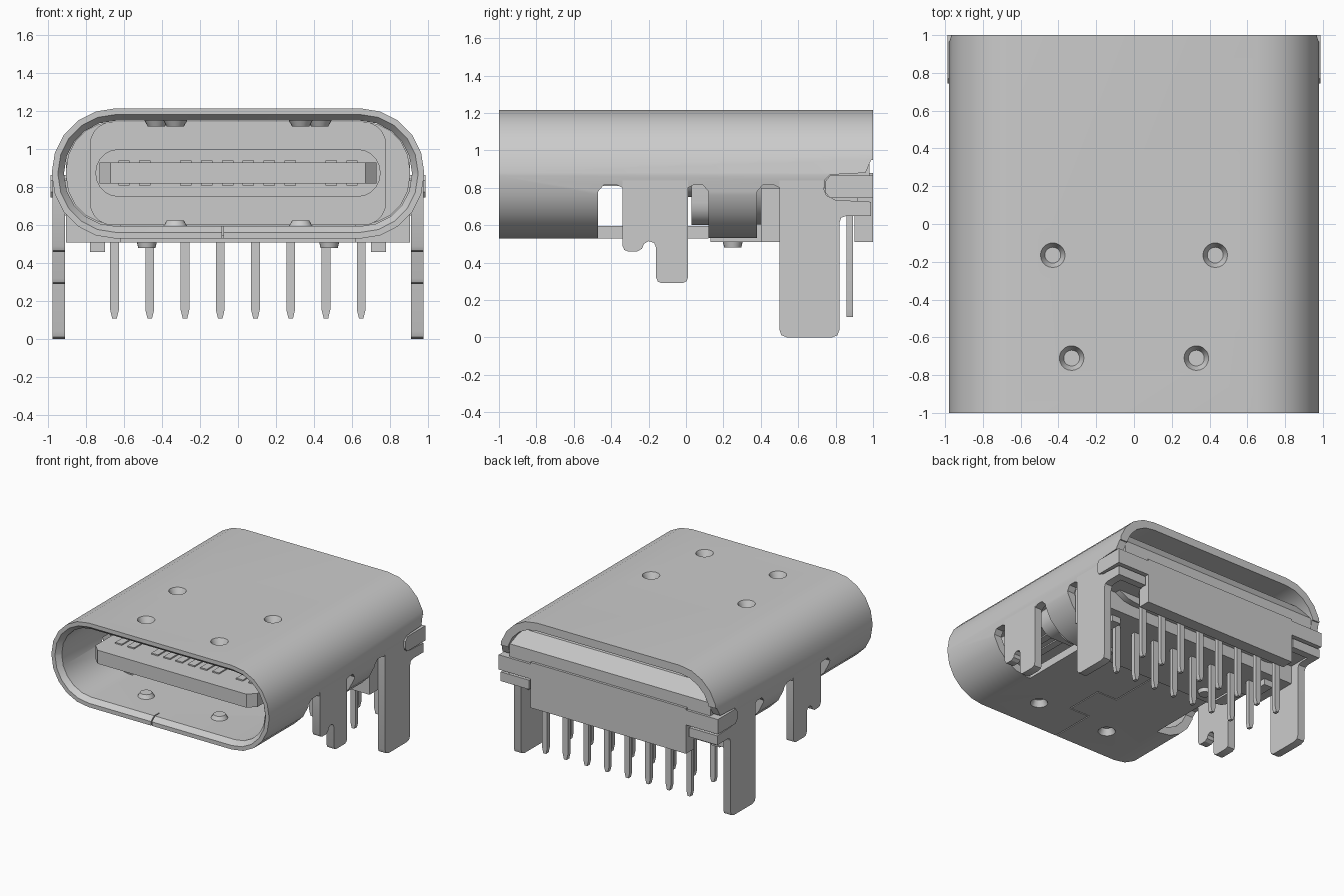
import bpy, bmesh, math
from mathutils import Vector

if "Cube" in bpy.data.objects:
    bpy.data.objects.remove(bpy.data.objects["Cube"])


def finish(name, bm):
    bmesh.ops.recalc_face_normals(bm, faces=bm.faces)
    me = bpy.data.meshes.new(name)
    bm.to_mesh(me)
    bm.free()
    ob = bpy.data.objects.new(name, me)
    bpy.context.collection.objects.link(ob)
    return ob


def prism(name, pts, axis, a, b):
    """Extrude a 2D outline along an axis: 'x' takes (y,z), 'y' takes (x,z), 'z' takes (x,y)."""
    put = {'x': lambda p, t: (t, p[0], p[1]),
           'y': lambda p, t: (p[0], t, p[1]),
           'z': lambda p, t: (p[0], p[1], t)}[axis]
    bm = bmesh.new()
    lo = [bm.verts.new(put(p, a)) for p in pts]
    hi = [bm.verts.new(put(p, b)) for p in pts]
    bm.faces.new(lo)
    bm.faces.new(hi)
    n = len(pts)
    for i in range(n):
        bm.faces.new((lo[i], lo[(i + 1) % n], hi[(i + 1) % n], hi[i]))
    return finish(name, bm)


def rect(a0, a1, b0, b1):
    return [(a0, b0), (a1, b0), (a1, b1), (a0, b1)]


def box(name, x0, x1, y0, y1, z0, z1):
    return prism(name, rect(x0, x1, y0, y1), 'z', z0, z1)


def rounded(w, z0, z1, r, n=5):
    """Rounded rectangle, half width w, between heights z0 and z1."""
    pts = []
    for k, (cx, cz) in enumerate([(w - r, z1 - r), (r - w, z1 - r), (r - w, z0 + r), (w - r, z0 + r)]):
        for i in range(n + 1):
            t = math.pi / 2 * (k + i / n)
            pts.append((cx + r * math.cos(t), cz + r * math.sin(t)))
    return pts


def cone(name, x, y, z0, z1, r0, r1):
    bm = bmesh.new()
    bmesh.ops.create_cone(bm, cap_ends=True, segments=20, radius1=r0, radius2=r1, depth=abs(z1 - z0))
    if z1 < z0:
        bmesh.ops.scale(bm, vec=(1, 1, -1), verts=bm.verts)
    bmesh.ops.translate(bm, vec=Vector((x, y, (z0 + z1) / 2)), verts=bm.verts)
    return finish(name, bm)


def cut(ob, cutter):
    m = ob.modifiers.new("cut", 'BOOLEAN')
    m.operation, m.solver, m.object = 'DIFFERENCE', 'EXACT', cutter
    bpy.context.view_layer.objects.active = ob
    bpy.ops.object.modifier_apply(modifier=m.name)
    bpy.data.objects.remove(cutter)


# Metal shell: a tube with an inner chamfer at the mouth
W, Z0, Z1, R, T = 0.98, 0.53, 1.215, 0.335, 0.065


def inset(d):
    return rounded(W - d, Z0 + d, Z1 - d, R - d)


bm = bmesh.new()
rings = [[bm.verts.new((x, y, z)) for x, z in inset(d)]
         for d, y in [(0, -1), (0, 1), (T, 1), (T, -0.96), (T / 2, -1)]]
for j in range(5):
    a, b = rings[j], rings[(j + 1) % 5]
    for i in range(len(a)):
        k = (i + 1) % len(a)
        bm.faces.new((a[i], a[k], b[k], b[i]))
shell = finish("shell", bm)

# Openings left by the bent-out legs, and the open rear underside
window = [(-0.47, 0.4), (0.12, 0.4), (0.12, 0.78), (0.09, 0.815), (0.04, 0.815), (0.01, 0.8),
          (-0.34, 0.8), (-0.37, 0.815), (-0.44, 0.815), (-0.47, 0.78)]
slot = [(0.38, 0.4), (1.1, 0.4), (1.1, 0.8), (0.5, 0.8), (0.47, 0.815), (0.41, 0.815), (0.38, 0.78)]
notch = [(0.77, 0.4), (1.1, 0.4), (1.1, 0.95), (0.99, 0.95), (0.96, 0.88), (0.77, 0.87),
         (0.74, 0.84), (0.74, 0.78)]
for s in (1, -1):
    for outline, x in ((window, 0.62), (slot, 0.5), (notch, 0.5)):
        cut(shell, prism("cutter", outline, 'x', s * x, s * 1.2))
cut(shell, box("cutter", -0.66, 0.66, 0.12, 1.1, 0.4, 0.7))

# Interlocked seam scored on the underside
g = 0.004
for x0, x1, y0, y1 in [(-0.08, -0.08, -1.1, -0.62), (-0.08, 0.1, -0.62, -0.62), (0.1, 0.1, -0.62, -0.3),
                       (-0.08, 0.1, -0.3, -0.3), (-0.08, -0.08, -0.3, 0.2)]:
    cut(shell, box("cutter", x0 - g, x1 + g, y0 - g, y1 + g, 0.5, 0.545))
cut(shell, box("cutter", -0.08 - g, -0.08 + g, -1.1, -0.9, 0.5, 0.62))

# Pressed dimples and the bumps they make inside
for s in (1, -1):
    for x, y in ((0.43, -0.165), (0.33, -0.71)):
        cut(shell, cone("cutter", s * x, y, Z1 - 0.05, Z1 + 0.01, 0.042, 0.07))
        cone("top_bump", s * x, y, Z1 - T - 0.03, Z1 - T + 0.005, 0.045, 0.065)
    cut(shell, cone("cutter", s * 0.33, -0.71, Z0 - 0.01, Z0 + 0.05, 0.07, 0.042))
    cone("bottom_bump", s * 0.33, -0.71, Z0 + T - 0.005, Z0 + T + 0.03, 0.065, 0.045)

# Mounting legs with rear retaining arms
front_leg = [(-0.34, 0.84), (-0.34, 0.49), (-0.33, 0.468), (-0.31, 0.46), (-0.26, 0.46), (-0.235, 0.475),
             (-0.225, 0.5), (-0.2, 0.515), (-0.17, 0.505), (-0.16, 0.48), (-0.16, 0.32), (-0.15, 0.298),
             (-0.13, 0.29), (-0.02, 0.29), (0.003, 0.3), (0.01, 0.32), (0.01, 0.84)]
rear_leg = [(0.5, 0.84), (0.5, 0.04), (0.51, 0.012), (0.54, 0), (0.78, 0), (0.81, 0.012), (0.82, 0.04),
            (0.82, 0.61), (0.83, 0.64), (0.86, 0.65), (0.99, 0.65), (0.99, 0.725), (0.8, 0.735),
            (0.75, 0.76), (0.735, 0.8), (0.735, 0.84)]
for s in (1, -1):
    prism("front_leg", front_leg, 'x', s * 0.91, s * 0.976)
    prism("rear_leg", rear_leg, 'x', s * 0.91, s * 0.976)
    box("retaining_arm", *sorted((s * 0.72, s * 0.95)), 0.93, 0.99, 0.65, 0.725)

# Plastic housing: front wall, body, base, and stepped rear
prism("housing_front", rounded(0.78, 0.6, 1.145, 0.12), 'y', 0.03, 0.25)
prism("housing_body", rounded(0.905, 0.605, 1.145, 0.25), 'y', 0.2, 0.8)
box("housing_base_front", -0.62, 0.62, 0.13, 0.42, 0.51, 0.7)
box("housing_base", -0.905, 0.905, 0.4, 0.75, 0.51, 0.8)
prism("housing_rear", [(0.75, 0.66), (0.92, 0.66), (0.92, 0.86), (0.98, 0.86), (0.98, 0.97), (0.9, 1.08), (0.75, 1.08)],
      'x', -0.905, 0.905)
prism("rear_panel", rect(0.9, 1.0, 0.51, 0.88), 'x', -0.7, 0.7)
ear = [(0.77, 0.745), (1.0, 0.745), (1.0, 0.865), (0.77, 0.865), (0.745, 0.835), (0.745, 0.775)]
for s in (1, -1):
    prism("housing_ear", ear, 'x', s * 0.7, s * 0.987)
    cone("locating_peg", s * 0.48, 0.25, 0.48, 0.52, 0.045, 0.055)
    box("standoff", *sorted((s * 0.7, s * 0.78)), 0.55, 0.68, 0.46, 0.52)

# Tongue with its thicker root and contact strips
prism("tongue", [(-0.73, 0.1), (-0.73, -0.79), (-0.67, -0.85), (0.67, -0.85), (0.73, -0.79), (0.73, 0.1)],
      'z', 0.82, 0.93)
prism("tongue_root", rounded(0.75, 0.75, 1.0, 0.12), 'y', -0.2, 0.1)
for x in (-0.6, -0.49, -0.275, -0.165, -0.055, 0.055, 0.165, 0.275, 0.49, 0.6):
    for z in (0.926, 0.81):
        box("contact", x - 0.03, x + 0.03, -0.68, -0.15, z, z + 0.014)

# Two rows of solder pins with tapered tips
pin = [(-0.023, 0.66), (-0.023, 0.155), (-0.012, 0.11), (0.012, 0.11), (0.023, 0.155), (0.023, 0.66)]
for i in range(8):
    x = -0.65 + i * 0.1855
    for y in (0.57, 0.875):
        prism("solder_pin", [(x + px, z) for px, z in pin], 'y', y - 0.017, y + 0.017)

# Soft shading with crisp edges
bpy.ops.object.select_all(action='SELECT')
bpy.context.view_layer.objects.active = shell
bpy.ops.object.shade_smooth_by_angle(angle=math.radians(30))
